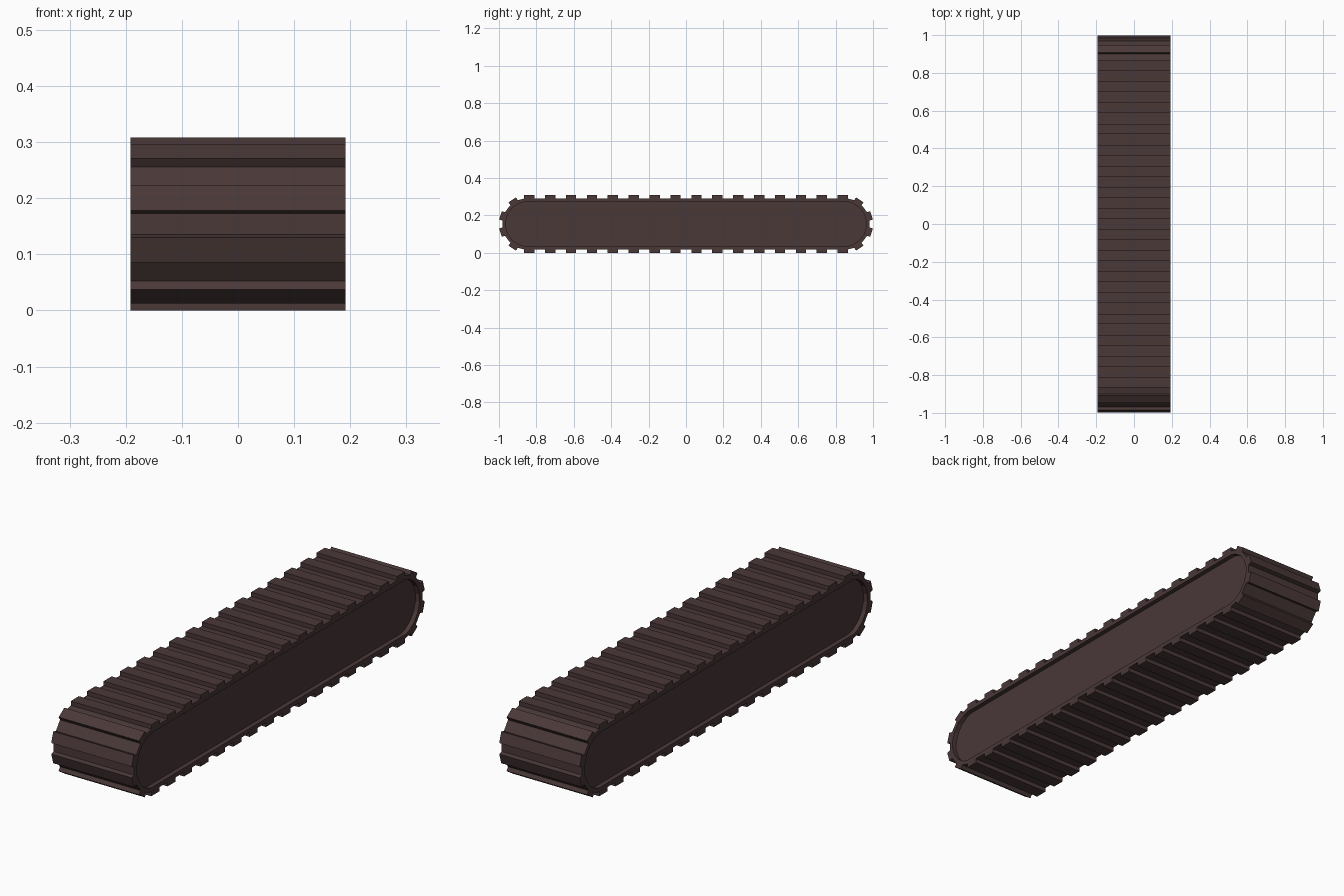
import bpy, bmesh, math
from mathutils import Vector

if "Cube" in bpy.data.objects:
    bpy.data.objects.remove(bpy.data.objects["Cube"])

HALF_W = 0.192      # half width of belt
PANEL_W = 0.172     # half width of recessed core
MID_Z = 0.154
CENTRE_Y = 0.845    # centre of the end arcs
R_IN, R_BASE, R_TOP = 0.118, 0.136, 0.154

mat = bpy.data.materials.new("dark brown rubber")
mat.diffuse_color = (0.068, 0.040, 0.039, 1)
mat.use_nodes = True
mat.node_tree.nodes["Principled BSDF"].inputs["Base Color"].default_value = mat.diffuse_color


def lug(cy, deg, half, squeeze):
    """Points of one lug: inner pair, base pair, top pair, going anticlockwise."""
    a = math.radians(deg)
    c = Vector((cy, MID_Z))
    n = Vector((math.cos(a), math.sin(a)))
    t = Vector((-n.y, n.x))
    pair = lambda r, h: (c + n * r - t * h, c + n * r + t * h)
    return pair(R_IN, half * squeeze), pair(R_BASE, half), pair(R_TOP, half)


# lug stations around the loop: right end, top run, left end, bottom run
lugs = []
run = [0.838 - i * 0.838 * 2 / 15 for i in range(16)]
angles = (-57, -17.5, 17.5, 57)
lugs += [lug(CENTRE_Y, d, 0.0235, 0.85) for d in angles]
lugs += [lug(y, 90, 0.0275, 1) for y in run]
lugs += [lug(-CENTRE_Y, d + 180, 0.0235, 0.85) for d in angles]
lugs += [lug(-y, -90, 0.0275, 1) for y in run]


def extrude_section(name, polys, half):
    """Extrude 2D (y, z) polygons across x from -half to +half."""
    bm = bmesh.new()
    faces = [bm.faces.new([bm.verts.new((-half, p.x, p.y)) for p in poly])
             for poly in polys]
    bmesh.ops.remove_doubles(bm, verts=bm.verts[:], dist=1e-5)
    res = bmesh.ops.extrude_face_region(bm, geom=bm.faces[:], use_keep_orig=True)
    verts = [g for g in res["geom"] if isinstance(g, bmesh.types.BMVert)]
    bmesh.ops.translate(bm, verts=verts, vec=(2 * half, 0, 0))
    bmesh.ops.recalc_face_normals(bm, faces=bm.faces[:])
    me = bpy.data.meshes.new(name)
    bm.to_mesh(me)
    bm.free()
    me.materials.append(mat)
    ob = bpy.data.objects.new(name, me)
    bpy.context.collection.objects.link(ob)
    return ob


# belt with raised lugs
section = []
for i, (inn, base, top) in enumerate(lugs):
    inn2, base2, _ = lugs[(i + 1) % len(lugs)]
    section.append([inn[0], base[0], base[1], inn[1]])
    section.append([base[0], top[0], top[1], base[1]])
    section.append([inn[1], base[1], base2[0], inn2[0]])
extrude_section("track_belt", section, HALF_W)

# recessed core that closes both sides
core = [p for inn, _, _ in lugs for p in inn]
extrude_section("side_core", [core], PANEL_W)
